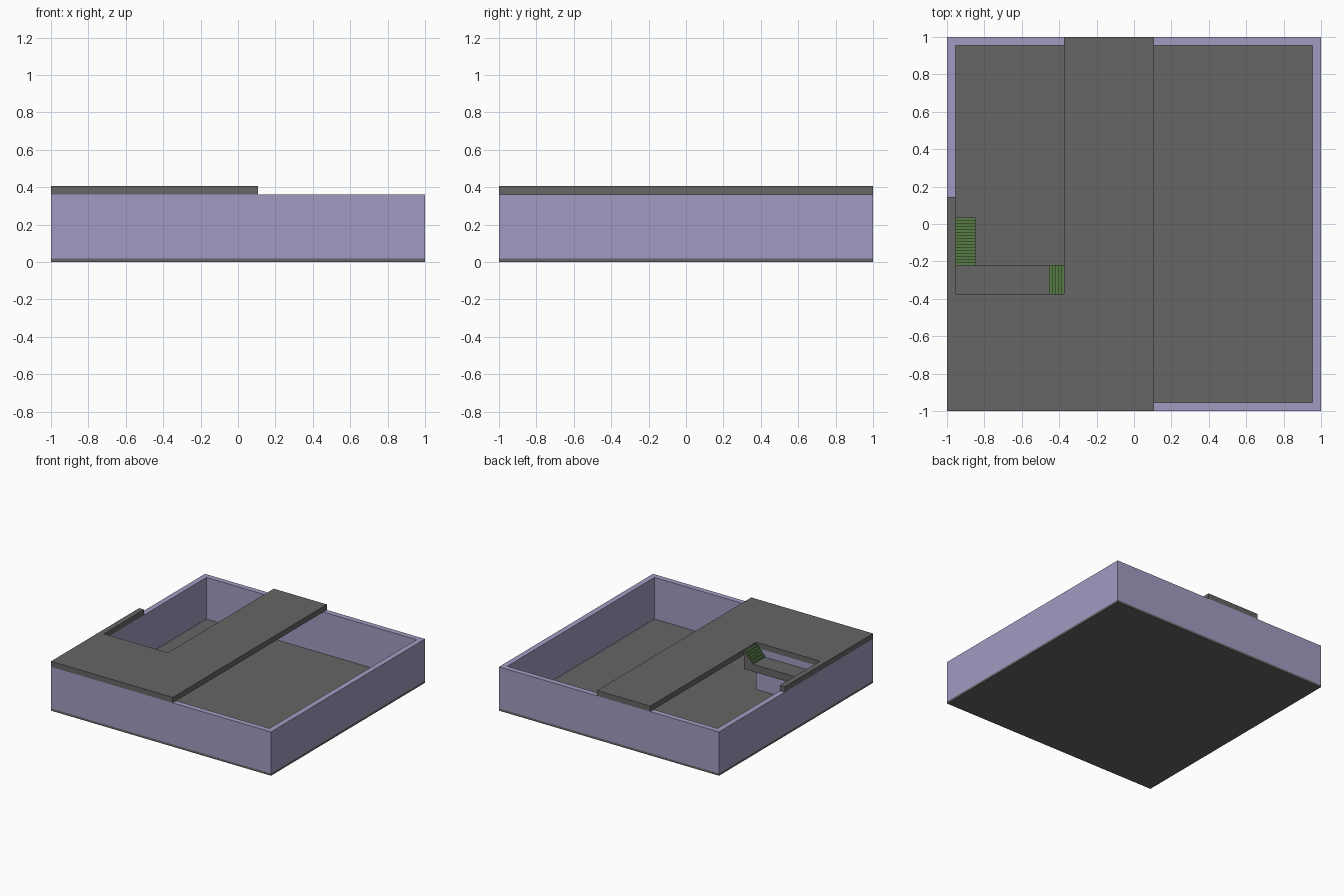
import bpy
import bmesh

cube = bpy.data.objects.get("Cube")
if cube:
    bpy.data.objects.remove(cube, do_unlink=True)


def material(name, rgb):
    m = bpy.data.materials.new(name)
    m.use_nodes = True
    m.diffuse_color = (*rgb, 1)
    m.node_tree.nodes["Principled BSDF"].inputs["Base Color"].default_value = (*rgb, 1)
    return m


LAVENDER = material("lavender wall", (0.36, 0.33, 0.54))
GREY = material("floor grey", (0.133, 0.133, 0.133))
GREEN = material("stair green", (0.095, 0.20, 0.06))


def prism(name, loops, extrude, mats):
    """Fill a closed outline and sweep it along a vector."""
    bm = bmesh.new()
    face = bm.faces.new([bm.verts.new(p) for p in loops])
    res = bmesh.ops.extrude_face_region(bm, geom=[face], use_keep_orig=True)
    moved = [v for v in res["geom"] if isinstance(v, bmesh.types.BMVert)]
    bmesh.ops.translate(bm, verts=moved, vec=extrude)
    bmesh.ops.recalc_face_normals(bm, faces=bm.faces)
    me = bpy.data.meshes.new(name)
    bm.to_mesh(me)
    bm.free()
    for m in mats:
        me.materials.append(m)
    ob = bpy.data.objects.new(name, me)
    bpy.context.collection.objects.link(ob)
    return ob


def box(name, x0, x1, y0, y1, z0, z1, mat):
    pts = [(x0, y0, z0), (x1, y0, z0), (x1, y1, z0), (x0, y1, z0)]
    return prism(name, pts, (0, 0, z1 - z0), [mat])


T = 0.045                      # wall thickness
FLOOR, WALL, TOP = 0.018, 0.36, 0.405
HOLE_X, HOLE_Y = -0.375, -0.375
INNER = 1 - T
RISE = (TOP - FLOOR) / 23
LANDING = TOP - 6 * RISE
LANDING_Y = -0.22

# Ground floor and outer walls
box("ground_floor", -1, 1, -1, 1, 0, FLOOR, GREY)
box("front_wall", -1, 1, -1, -INNER, FLOOR, WALL, LAVENDER)
box("back_wall", -1, 1, INNER, 1, FLOOR, WALL, LAVENDER)
box("left_wall", INNER, 1, -INNER, INNER, FLOOR, WALL, LAVENDER)
box("right_wall", -1, -INNER, -INNER, INNER, FLOOR, WALL, LAVENDER)

# Partition under the edge of the upper floor
box("partition_wall", -INNER, HOLE_X, HOLE_Y - T, HOLE_Y, FLOOR, WALL, LAVENDER)

# Upper floor, open around the stairwell
outline = [(-1, -1), (0.107, -1), (0.107, 1), (HOLE_X, 1), (HOLE_X, HOLE_Y),
           (-INNER, HOLE_Y), (-INNER, 0.145), (-1, 0.145)]
prism("upper_floor", [(x, y, WALL) for x, y in outline], (0, 0, TOP - WALL), [GREY])

# Landing between the flights
box("stair_landing", -INNER, HOLE_X, HOLE_Y, LANDING_Y, LANDING - 0.06, LANDING, GREY)


def steps(count, length, low, first):
    """Stepped side profile: distance along the flight, height."""
    run = length / count
    pts = [(0, low)]
    for i in range(count):
        z = first - i * RISE
        pts += [(i * run, z), ((i + 1) * run, z)]
    return pts + [(length, low)]


def paint_sides(ob, axis):
    """Grey on the sides of a flight, green on treads and risers."""
    for p in ob.data.polygons:
        p.material_index = 1 if abs(p.normal[axis]) > 0.9 else 0


# Upper flight, falling toward -x from the upper floor
profile = steps(5, 0.08, LANDING, TOP - RISE)
upper = prism("upper_stairs", [(HOLE_X - d, HOLE_Y, z) for d, z in profile],
              (0, LANDING_Y - HOLE_Y, 0), [GREEN, GREY])
paint_sides(upper, 1)

# Lower flight, falling toward the back from the landing
profile = steps(16, 0.255, FLOOR, LANDING - RISE)
lower = prism("lower_stairs", [(-INNER, LANDING_Y + d, z) for d, z in profile],
              (0.108, 0, 0), [GREEN, GREY])
paint_sides(lower, 0)
